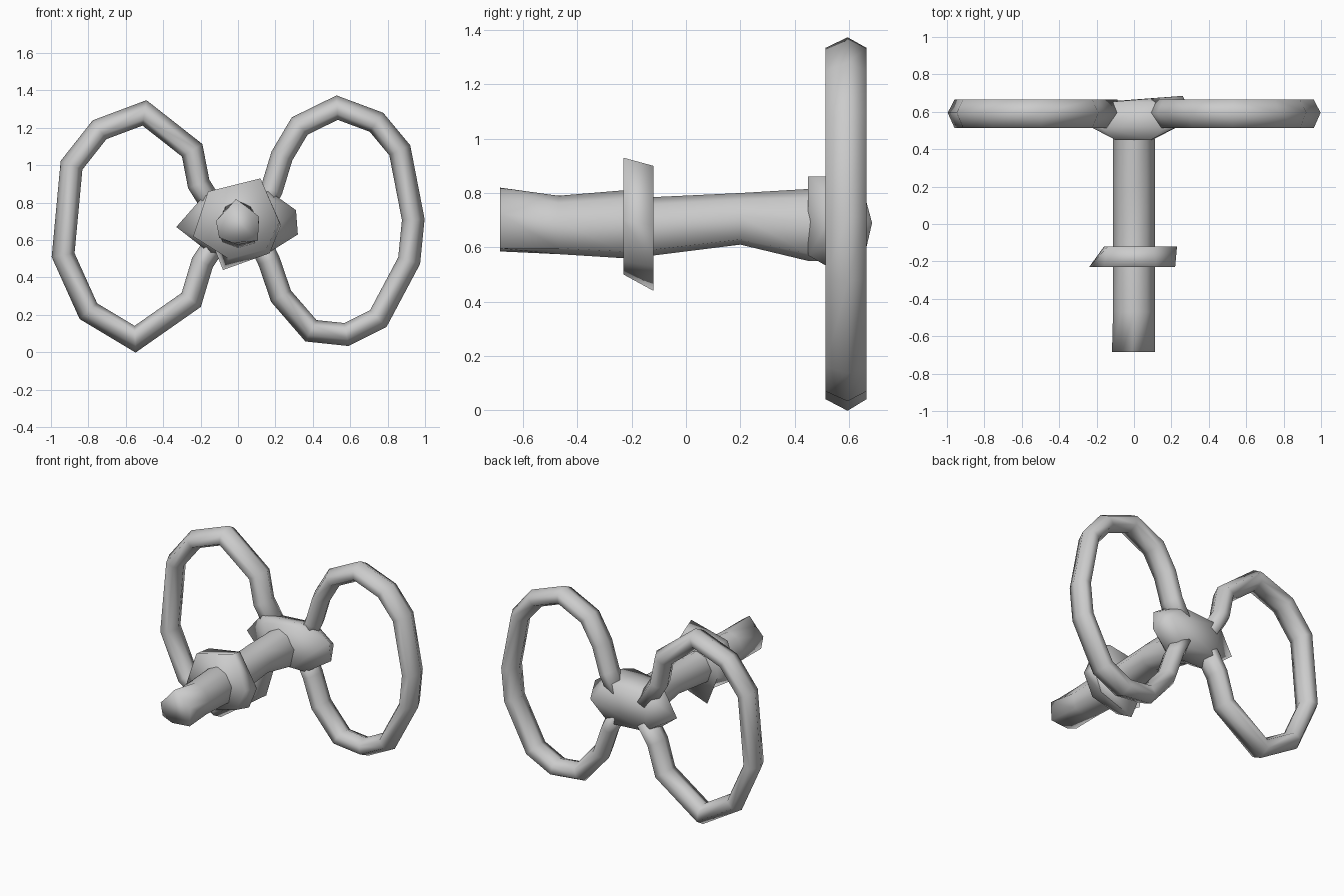
import bpy, bmesh, math
from mathutils import Vector

if "Cube" in bpy.data.objects:
    bpy.data.objects.remove(bpy.data.objects["Cube"])

steel = bpy.data.materials.new("grey_steel")
steel.diffuse_color = (0.6, 0.6, 0.6, 1)
steel.use_nodes = True
steel.node_tree.nodes["Principled BSDF"].inputs["Base Color"].default_value = steel.diffuse_color


def finish(name, bm, angle):
    bmesh.ops.recalc_face_normals(bm, faces=bm.faces)
    me = bpy.data.meshes.new(name)
    bm.to_mesh(me)
    bm.free()
    me.materials.append(steel)
    ob = bpy.data.objects.new(name, me)
    bpy.context.collection.objects.link(ob)
    bpy.ops.object.select_all(action='DESELECT')
    ob.select_set(True)
    bpy.context.view_layer.objects.active = ob
    bpy.ops.object.shade_smooth_by_angle(angle=math.radians(angle))


def loft(name, sections, angle=100):
    """Skin a list of equal-length point loops and cap both ends."""
    bm = bmesh.new()
    loops = [[bm.verts.new(p) for p in s] for s in sections]
    n = len(loops[0])
    for a, b in zip(loops, loops[1:]):
        for k in range(n):
            bm.faces.new((a[k], a[(k + 1) % n], b[(k + 1) % n], b[k]))
    bm.faces.new(loops[0])
    bm.faces.new(loops[-1])
    finish(name, bm, angle)


def wing_loop(name, path, y=0.587, half_w=0.06, half_d=0.078):
    """Low-poly tube in the xz plane, ridged outside and inside."""
    pts = [Vector((x, 0, z)) for x, z in path]
    profile = [(1, 0.1), (0.4, 1), (-0.5, 0.9), (-1, 0), (-0.5, -0.95), (0.4, -0.95)]
    sections = []
    for i, p in enumerate(pts):
        t0 = (p - pts[max(i - 1, 0)]).normalized()
        t1 = (pts[min(i + 1, len(pts) - 1)] - p).normalized()
        t = (t0 + t1).normalized()
        out = Vector((t.z, 0, -t.x))
        w = half_w / max(0.6, t.dot(t1 if t1.length else t0))
        if out.dot(p - Vector((math.copysign(0.57, p.x), 0, 0.68))) < 0:
            out = -out
        sections.append([p + out * a * w + Vector((0, y + b * half_d, 0))
                         for a, b in profile])
    loft(name, sections)


# Wing loops, both ends buried in the hub
wing_loop("right_loop", [(0.11, 0.6), (0.165, 0.49), (0.23, 0.3), (0.39, 0.115), (0.58, 0.095),
                         (0.75, 0.18), (0.915, 0.49), (0.937, 0.71), (0.865, 1.08),
                         (0.74, 1.23), (0.53, 1.308), (0.33, 1.21), (0.235, 1.05),
                         (0.18, 0.87), (0.11, 0.74)])
wing_loop("left_loop", [(-0.11, 0.6), (-0.19, 0.48), (-0.25, 0.28), (-0.55, 0.07),
                        (-0.8, 0.22), (-0.935, 0.52), (-0.89, 1.0), (-0.74, 1.19),
                        (-0.5, 1.28), (-0.245, 1.08), (-0.21, 0.9), (-0.11, 0.74)])

# Shaft: (y, z low, z high) stations, with a more angular tip
tip = [(-1.05, 0.0), (-0.55, 0.5), (-0.1, 1), (0.45, 0.62), (1, 0.2), (0.95, -0.9), (-0.25, -1), (-0.9, -0.75)]
body = [(-1, 0.0), (-0.6, 0.75), (0, 1), (0.6, 0.75), (1, 0.1), (0.8, -0.8), (0, -1), (-0.75, -0.75)]
stations = [(-0.685, 0.585, 0.82), (-0.47, 0.575, 0.79), (-0.23, 0.56, 0.81),
            (-0.12, 0.57, 0.785), (0.2, 0.61, 0.8), (0.45, 0.55, 0.815), (0.52, 0.55, 0.82)]
loft("shaft", [[(0.112 * u, y, (lo + hi) / 2 + v * (hi - lo) / 2)
                for u, v in (tip if y < -0.6 else body)] for y, lo, hi in stations])

# Skewed six-sided collar
front = [(-0.24, 0.62), (-0.16, 0.86), (0.12, 0.93), (0.22, 0.7), (0.15, 0.55), (-0.05, 0.5)]
back = [(-0.16, 0.64), (-0.14, 0.86), (0.1, 0.9), (0.23, 0.68), (0.17, 0.53), (-0.08, 0.44)]
loft("collar", [[(x, -0.23, z) for x, z in front], [(x, -0.12, z) for x, z in back]])

# Faceted hub joining shaft and loops
bm = bmesh.new()
for p in [(-0.1, 0.45, 0.83), (0.09, 0.45, 0.86), (0.1, 0.45, 0.57), (-0.1, 0.45, 0.57),
          (-0.18, 0.52, 0.84), (0.17, 0.52, 0.86), (0.16, 0.52, 0.53), (-0.15, 0.52, 0.53),
          (-0.33, 0.57, 0.67), (0.31, 0.56, 0.76), (0.32, 0.57, 0.63),
          (-0.16, 0.65, 0.8), (0.14, 0.65, 0.82), (0.26, 0.685, 0.69),
          (0.14, 0.65, 0.54), (-0.14, 0.655, 0.56)]:
    bm.verts.new(p)
bmesh.ops.convex_hull(bm, input=bm.verts)
finish("hub", bm, 80)
